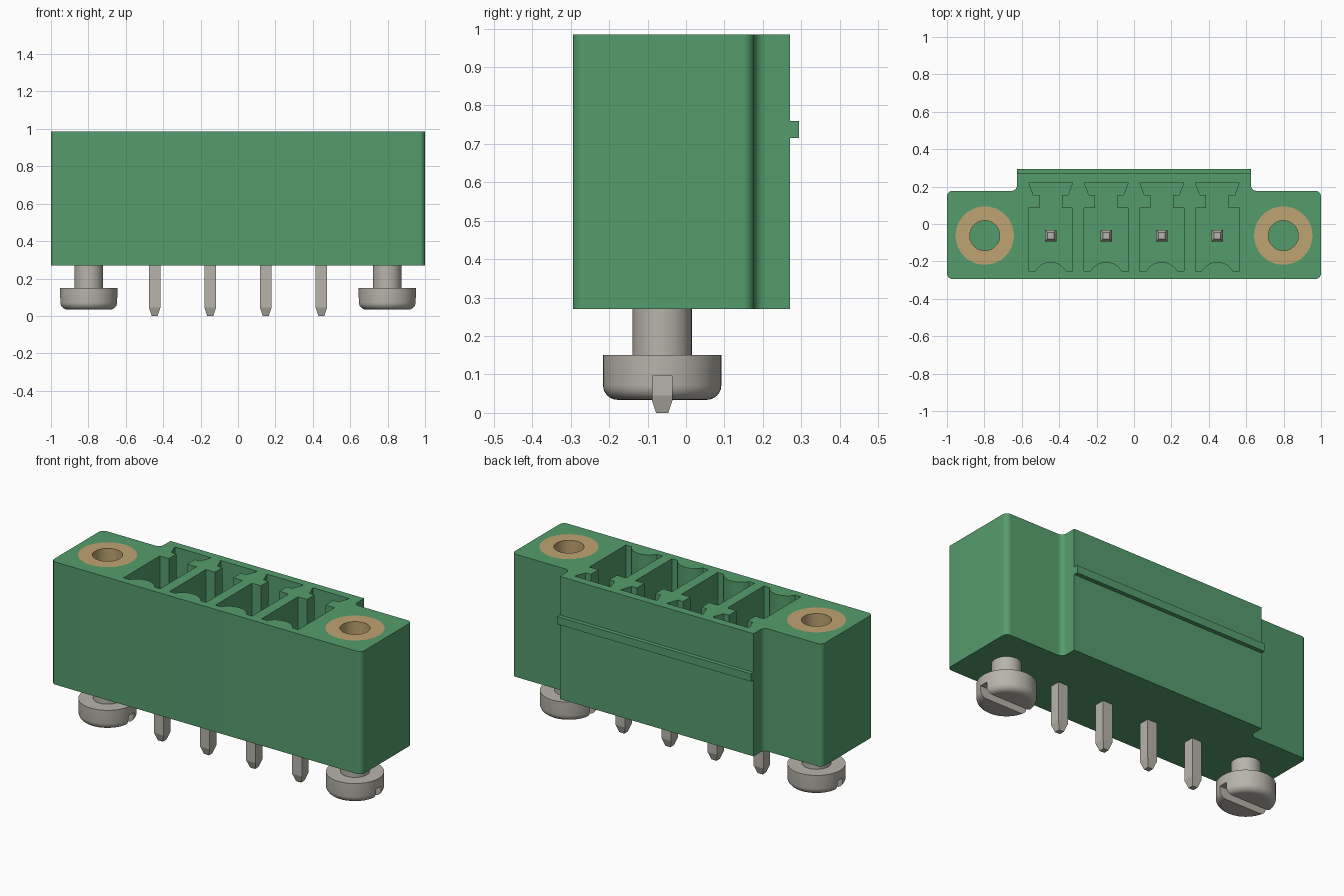
import bpy, bmesh, math
from mathutils import Vector

if "Cube" in bpy.data.objects:
    bpy.data.objects.remove(bpy.data.objects["Cube"], do_unlink=True)


def material(name, rgb, rough=0.5):
    m = bpy.data.materials.new(name)
    m.use_nodes = True
    m.diffuse_color = (*rgb, 1)
    b = m.node_tree.nodes["Principled BSDF"]
    b.inputs["Base Color"].default_value = (*rgb, 1)
    b.inputs["Roughness"].default_value = rough
    return m


GREEN = material("green plastic", (0.09, 0.335, 0.15))
BRASS = material("brass", (0.52, 0.37, 0.165))
METAL = material("tinned metal", (0.47, 0.455, 0.40))

Z0, Z1 = 0.27, 0.985          # housing bottom and top
PIN_Y = -0.062                # row line shared by pins and screws
SCREW_X = 0.798
PITCH = 0.297
PIN_XS = [(i - 1.5) * PITCH for i in range(4)]


def finish(name, bm, mat):
    bmesh.ops.recalc_face_normals(bm, faces=bm.faces)
    me = bpy.data.meshes.new(name)
    bm.to_mesh(me)
    bm.free()
    ob = bpy.data.objects.new(name, me)
    bpy.context.collection.objects.link(ob)
    me.materials.append(mat)
    return ob


def activate(ob):
    bpy.ops.object.select_all(action='DESELECT')
    ob.select_set(True)
    bpy.context.view_layer.objects.active = ob


def smooth(ob):
    activate(ob)
    bpy.ops.object.shade_smooth_by_angle(angle=math.radians(30))


def rounded(points, segs=8):
    """Replace each (x, y, radius) corner by an arc."""
    out = []
    for i, (x, y, r) in enumerate(points):
        p = Vector((x, y))
        if r == 0:
            out.append(p)
            continue
        a = (Vector(points[i - 1][:2]) - p).normalized()
        b = (Vector(points[(i + 1) % len(points)][:2]) - p).normalized()
        c = p + (a + b) * r       # all rounded corners are right angles
        for k in range(segs + 1):
            t = k / segs * math.pi / 2
            out.append(c - b * r * math.cos(t) - a * r * math.sin(t))
    return out


def prism(bm, pts, z0, z1):
    low = [bm.verts.new((p[0], p[1], z0)) for p in pts]
    high = [bm.verts.new((p[0], p[1], z1)) for p in pts]
    n = len(pts)
    bm.faces.new(low)
    bm.faces.new(high)
    for i in range(n):
        j = (i + 1) % n
        bm.faces.new((low[i], low[j], high[j], high[i]))


def lathe(bm, profile, x, y, closed=False, n=48):
    """Spin an (r, z) profile about a vertical axis, capping open ends."""
    rings = [[bm.verts.new((x + r * math.cos(2 * math.pi * k / n),
                            y + r * math.sin(2 * math.pi * k / n), z))
              for k in range(n)] for r, z in profile]
    pairs = list(zip(rings, rings[1:]))
    if closed:
        pairs.append((rings[-1], rings[0]))
    else:
        bm.faces.new(rings[0])
        bm.faces.new(rings[-1])
    for a, b in pairs:
        for k in range(n):
            j = (k + 1) % n
            bm.faces.new((a[k], a[j], b[j], b[k]))


def cut(ob, cutter):
    cutter.hide_render = True
    mod = ob.modifiers.new("cut", 'BOOLEAN')
    mod.operation = 'DIFFERENCE'
    mod.solver = 'EXACT'
    mod.object = cutter
    activate(ob)
    bpy.ops.object.modifier_apply(modifier=mod.name)
    bpy.data.objects.remove(cutter, do_unlink=True)


# Housing: wide flanged block with a deeper middle section
half = [(1, -0.294, 0.03), (1, 0.177, 0.03), (0.625, 0.177, 0.03), (0.625, 0.27, 0)]
outline = half + [(-x, y, r) for x, y, r in reversed(half)]
bm = bmesh.new()
prism(bm, rounded(outline), Z0, Z1)
housing = finish("housing", bm, GREEN)

# Contact pockets: square well, arched front wall and a flared key slot
bm = bmesh.new()
key = [(0.118, -0.25), (0.118, 0.085), (0.06, 0.085), (0.06, 0.155),
       (0.093, 0.155), (0.118, 0.223)]
chord, rise = 0.082, 0.047
rad = (chord ** 2 + rise ** 2) / (2 * rise)
span = math.asin(chord / rad)
arch = [(rad * math.sin(t), -0.25 + rise - rad + rad * math.cos(t))
        for t in [span * (k / 6 - 1) for k in range(13)]]
pocket = key + [(-x, y) for x, y in reversed(key)] + arch
for px in PIN_XS:
    prism(bm, [(px + x, y) for x, y in pocket], 0.39, Z1 + 0.1)
# Bores for the threaded inserts
for s in (-1, 1):
    lathe(bm, [(0.156, 0.45), (0.156, Z1 + 0.1)], s * SCREW_X, PIN_Y)
cut(housing, finish("housing_cutter", bm, GREEN))
smooth(housing)

# Latch rib along the back
bm = bmesh.new()
prism(bm, [(-0.625, 0.262), (0.625, 0.262), (0.625, 0.294), (-0.625, 0.294)], 0.715, 0.76)
finish("latch_rib", bm, GREEN)

# Contact pins with tapered ends
for i, px in enumerate(PIN_XS):
    bm = bmesh.new()
    prev = None
    for h, z in [(0.016, 0), (0.031, 0.045), (0.031, 0.785), (0.017, 0.81)]:
        ring = [bm.verts.new((px + sx * h, PIN_Y + sy * h, z))
                for sx, sy in ((-1, -1), (1, -1), (1, 1), (-1, 1))]
        if prev:
            for k in range(4):
                j = (k + 1) % 4
                bm.faces.new((prev[k], prev[j], ring[j], ring[k]))
        else:
            bm.faces.new(ring)
        prev = ring
    bm.faces.new(prev)
    finish(f"pin_{i + 1}", bm, METAL)

for s, side in ((-1, "right"), (1, "left")):
    x = s * SCREW_X
    # Threaded insert, flush with the housing top
    bm = bmesh.new()
    lathe(bm, [(0.156, 0.45), (0.156, Z1), (0.08, Z1), (0.08, 0.45)], x, PIN_Y, closed=True)
    smooth(finish(f"{side}_insert", bm, BRASS))

    # Mounting screw: rounded head below, shank going into the housing
    r, f = 0.154, 0.038
    curve = [(r - f + f * math.sin(t), 0.034 + f - f * math.cos(t))
             for t in [k / 6 * math.pi / 2 for k in range(7)]]
    bm = bmesh.new()
    lathe(bm, curve + [(r, 0.15), (0.077, 0.15), (0.077, 0.3)], x, PIN_Y)
    screw = finish(f"{side}_screw", bm, METAL)
    # Driver slot
    bm = bmesh.new()
    w = 0.025
    prism(bm, [(x - 0.2, PIN_Y - w), (x + 0.2, PIN_Y - w),
               (x + 0.2, PIN_Y + w), (x - 0.2, PIN_Y + w)], -0.05, 0.096)
    cut(screw, finish("slot_cutter", bm, METAL))
    smooth(screw)
